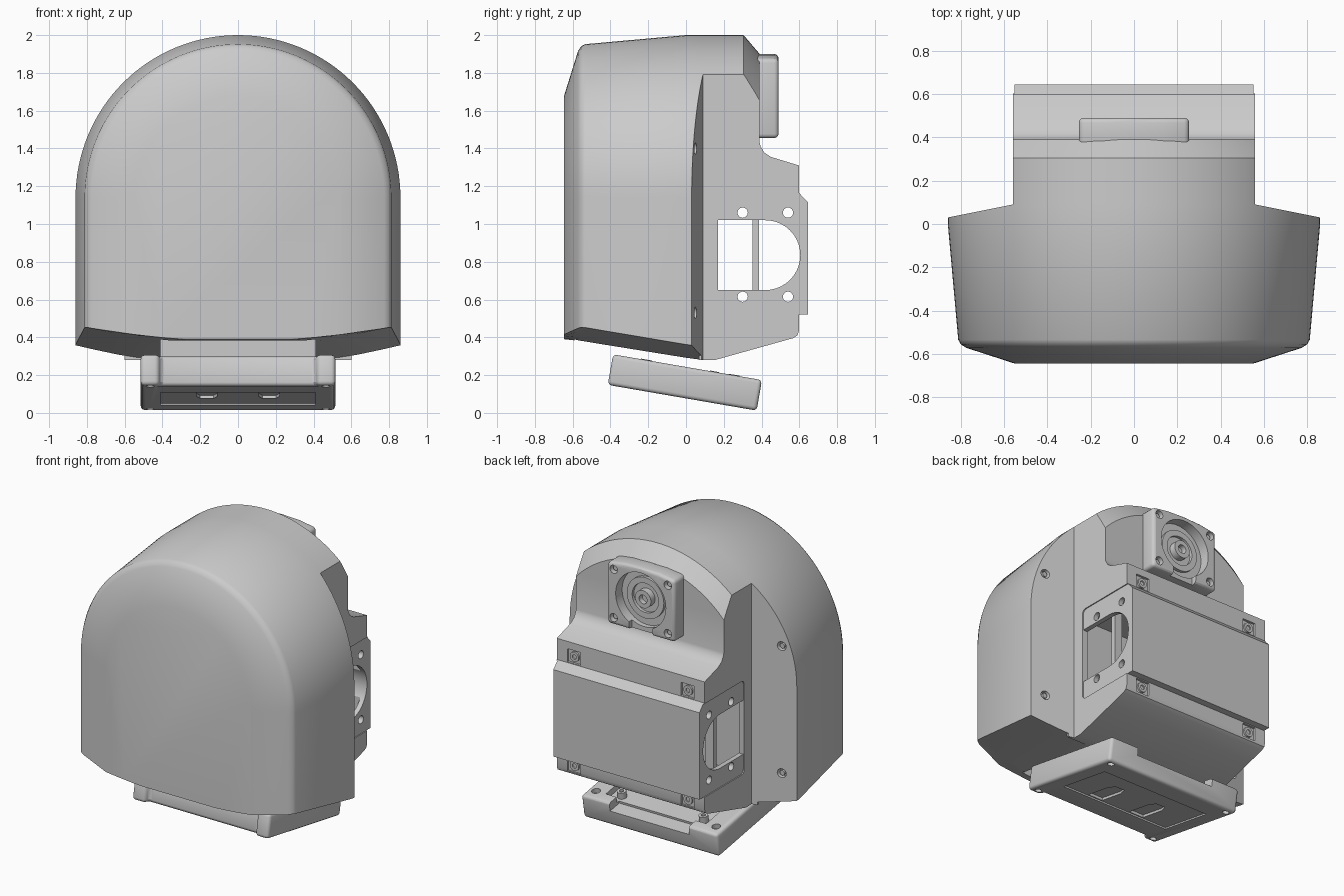
import bpy, bmesh, math
from mathutils import Matrix

if "Cube" in bpy.data.objects:
    bpy.data.objects.remove(bpy.data.objects["Cube"])


def to_object(name, bm):
    bmesh.ops.recalc_face_normals(bm, faces=bm.faces)
    me = bpy.data.meshes.new(name)
    bm.to_mesh(me)
    bm.free()
    ob = bpy.data.objects.new(name, me)
    bpy.context.collection.objects.link(ob)
    return ob


def loft(name, loops):
    bm = bmesh.new()
    rings = [[bm.verts.new(p) for p in lp] for lp in loops]
    n = len(rings[0])
    for a, b in zip(rings, rings[1:]):
        for i in range(n):
            j = (i + 1) % n
            bm.faces.new((a[i], a[j], b[j], b[i]))
    bm.faces.new(rings[0])
    bm.faces.new(rings[-1])
    return to_object(name, bm)


def prism(name, pts, axis, lo, hi):
    def place(p, t):
        return {'x': (t, p[0], p[1]), 'y': (p[0], t, p[1]), 'z': (p[0], p[1], t)}[axis]
    return loft(name, [[place(p, t) for p in pts] for t in (lo, hi)])


def box(name, x0, x1, y0, y1, z0, z1):
    return prism(name, [(x0, y0), (x1, y0), (x1, y1), (x0, y1)], 'z', z0, z1)


def cyl(name, loc, r, depth, axis, n=24):
    rot = {'x': Matrix.Rotation(math.pi / 2, 4, 'Y'),
           'y': Matrix.Rotation(math.pi / 2, 4, 'X'), 'z': Matrix()}[axis]
    bm = bmesh.new()
    bmesh.ops.create_cone(bm, cap_ends=True, segments=n, radius1=r, radius2=r,
                          depth=depth, matrix=Matrix.Translation(loc) @ rot)
    return to_object(name, bm)


def apply_mods(ob):
    bpy.context.view_layer.objects.active = ob
    for m in list(ob.modifiers):
        bpy.ops.object.modifier_apply(modifier=m.name)


def boolean(ob, other, op='DIFFERENCE'):
    m = ob.modifiers.new('bool', 'BOOLEAN')
    m.operation, m.solver, m.object = op, 'EXACT', other
    apply_mods(ob)
    bpy.data.objects.remove(other)


def bevel(ob, w, seg=3):
    m = ob.modifiers.new('bevel', 'BEVEL')
    m.width, m.segments, m.limit_method = w, seg, 'ANGLE'
    apply_mods(ob)


def rounded(y0, y1, z0, z1, r, n=5):
    pts = []
    for k, (cy, cz) in enumerate([(y1 - r, z1 - r), (y0 + r, z1 - r), (y0 + r, z0 + r), (y1 - r, z0 + r)]):
        for i in range(n + 1):
            a = math.pi / 2 * (k + i / n)
            pts.append((cy + r * math.cos(a), cz + r * math.sin(a)))
    return pts


def arch(y, w, c, zb, zm):
    """Arch outline with a shallow dipped bottom edge."""
    pts = [(w * math.cos(math.pi * i / 64), y, c + w * math.sin(math.pi * i / 64)) for i in range(65)]
    for f in (-1, -.88, -.75, -.62, -.5, .5, .62, .75, .88, 1):
        t = ((abs(f) - .5) / .5) ** 1.3
        pts.append((f * w, y, zm + (zb - zm) * t))
    return pts


# Domed body shell, front to back
body = loft('body_shell', [
    arch(-.645, .55, 1.13, .415, .39), arch(-.572, .775, 1.14, .448, .382),
    arch(-.556, .80, 1.14, .453, .38), arch(-.535, .812, 1.14, .452, .378),
    arch(0, .86, 1.14, .362, .292), arch(.09, .86, 1.14, .35, .28),
    arch(.305, .86, 1.14, .6, .6), arch(.39, .76, 1.14, .6, .6)])

# Rear housing side profile
rear = prism('rear_housing', [
    (.07, .281), (.15, .279), (.565, .395), (.59, .41), (.598, .435), (.598, .52), (.645, .52),
    (.645, 1.115), (.598, 1.165), (.598, 1.31), (.45, 1.355), (.415, 1.378), (.395, 1.41),
    (.385, 1.45), (.07, 1.45)], 'x', -.6, .6)
boolean(body, rear, 'UNION')

# Slanted shoulders that narrow the back half
for s in (-1, 1):
    boolean(body, prism('shoulder_cutter', [(s * .56, .09), (s * .56, 1), (s * 1.3, 1), (s * 1.3, -.058)],
                        'z', -.1, 2.2))

# Inner cavities, side windows and the opening below
boolean(body, box('rear_cavity_cutter', -.52, .52, .13, .58, .5, 1.12))
window = [(.17, .65), (.42, .65)] + [
    (.42 + .185 * math.cos(a), .835 + .185 * math.sin(a))
    for a in [math.pi * (i / 20 - .5) for i in range(1, 20)]] + [(.42, 1.02), (.17, 1.02)]
boolean(body, prism('window_cutter', window, 'x', -1, 1))
boolean(body, box('bottom_opening_cutter', -.41, .41, -.59, .06, .1, .9))

for s in (-1, 1):
    # Shallow inset flange and bolt holes around each window
    boolean(body, prism('flange_cutter', rounded(.17, .8, .52, 1.16, .03), 'x',
                        min(s * .553, s * .7), max(s * .553, s * .7)))
    for y in (.30, .54):
        for z in (.615, 1.06):
            boolean(body, cyl('bolt_cutter', (s * .55, y, z), .027, .16, 'x'))
    # Screws on the shoulders
    for z in (.53, 1.40):
        boolean(body, cyl('shoulder_screw_cutter', (s * .76, .05, z), .03, .07, 'y'))
        cyl('shoulder_screw', (s * .76, .025, z), .017, .04, 'y')
    # Square screw pockets above and below the rear panel
    for z in (1.215, .468):
        boolean(body, box('pocket_cutter', s * .43 - .05, s * .43 + .05, .583, .7, z - .045, z + .045))
        screw = cyl('rear_screw', (s * .43, .585, z), .033, .02, 'y')
        boolean(screw, cyl('screw_cutter', (s * .43, .6, z), .017, .03, 'y', 6))
    # Partition strip seen through the window
    box('inner_strip', s * .45 - .03, s * .45 + .03, .353, .387, .5, 1.12)

# Sensor block on the upper back
sensor = prism('sensor_block', [(-.255, 1.455), (.255, 1.455), (.255, 1.875), (.13, 1.895), (0, 1.9),
                                (-.13, 1.895), (-.255, 1.875)], 'y', .36, .49)
bevel(sensor, .022)
boolean(sensor, cyl('dish_cutter', (0, .48, 1.675), .19, .12, 'y', 48))
boolean(sensor, box('slot_cutter', -.09, .09, .455, .6, 1.4, 1.55))
for x in (-.205, .205):
    for z in (1.505, 1.835):
        boolean(sensor, cyl('corner_cutter', (x, .48, z), .028, .06, 'y'))
        cyl('sensor_screw', (x, .455, z), .016, .03, 'y')
ring = cyl('sensor_ring', (0, .425, 1.675), .14, .03, 'y', 40)
boolean(ring, cyl('ring_cutter', (0, .44, 1.675), .10, .04, 'y', 32))
hub = cyl('sensor_hub', (0, .435, 1.675), .06, .06, 'y', 32)
boolean(hub, cyl('hub_cutter', (0, .46, 1.675), .03, .06, 'y'))

# Tilted bottom tray, built flat then rotated
tray = prism('bottom_tray', [(-.515, -.4), (-.42, -.4), (-.41, -.36), (.41, -.36), (.42, -.4),
                             (.515, -.4), (.515, .4), (-.515, .4)], 'z', -.082, .082)
bevel(tray, .025)
boolean(tray, box('panel_cutter', -.41, .41, -.17, .23, -.2, -.072))
for s in (-1, 1):
    boolean(tray, prism('grip_cutter', [(s * .165 - .055, -.16), (s * .165 + .055, -.16), (s * .165 + .055, .02),
                                        (s * .165 + .035, .08), (s * .165 - .035, .08),
                                        (s * .165 - .055, .02)], 'z', -.2, -.055))
    for y in (-.355, .355):
        boolean(tray, cyl('foot_cutter', (s * .465, y, -.08), .022, .04, 'z'))
        boolean(tray, cyl('top_hole_cutter', (s * .455, y * .9, .08), .028, .06, 'z'))
boolean(tray, box('tray_pocket_cutter', -.38, .38, -.28, .32, .04, .2))
boolean(tray, box('tray_notch_cutter', -.30, .30, .3, .5, .025, .2))
parts = [tray]
for s in (-1, 1):
    parts += [box('tray_rail', s * .2 - .06, s * .2 + .06, .12, .17, .035, .085),
              box('tray_block', s * .2 - .05, s * .2 + .05, -.18, -.06, .035, .07)]
    for y in (-.22, .25):
        peg = cyl('tray_post', (s * .31, y, .06), .03, .05, 'z')
        boolean(peg, cyl('post_cutter', (s * .31, y, .085), .014, .04, 'z'))
        parts.append(peg)
for p in parts:
    p.rotation_euler.x = -math.radians(9.8)
    p.location = (0, -.006, .161)

# Smooth shading with sharp edges kept
bpy.ops.object.select_all(action='SELECT')
bpy.context.view_layer.objects.active = body
bpy.ops.object.shade_smooth_by_angle(angle=math.radians(30))
